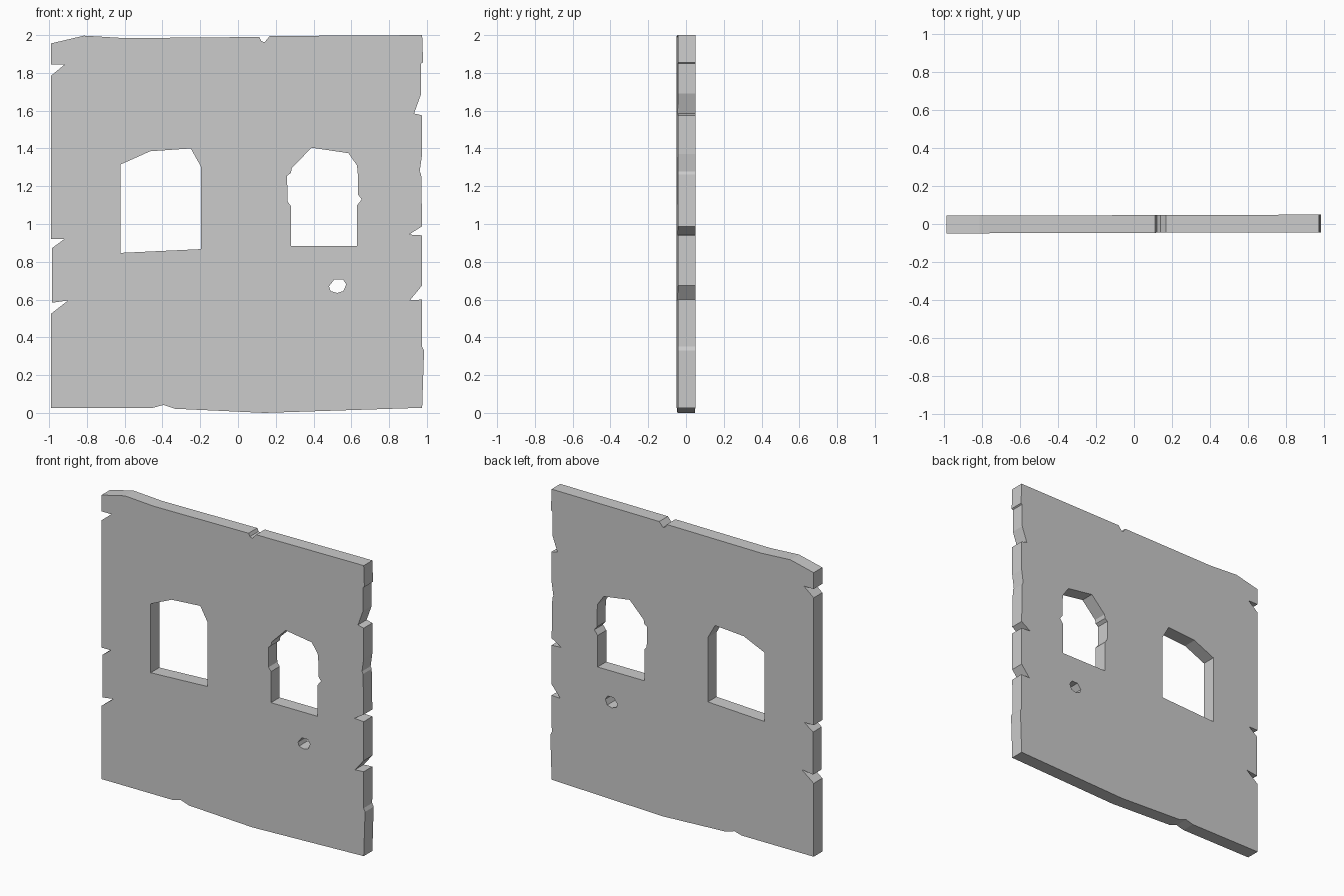
import bpy, bmesh, math
from mathutils import Matrix

if "Cube" in bpy.data.objects:
    bpy.data.objects.remove(bpy.data.objects["Cube"])

HALF_DEPTH = 0.0465

# Ragged outer edge of the slab (x, z), anticlockwise from bottom left
OUTLINE = [
    (-.99, .027), (-.45, .027), (-.395, .042), (-.335, .022), (.14, .0), (.975, .027),
    (.985, .33), (.974, .352), (.975, .60), (.91, .596), (.975, .675), (.975, .94),
    (.905, .944), (.975, .988), (.97, 1.262), (.962, 1.278), (.975, 1.37),
    (.975, 1.575), (.932, 1.585), (.97, 1.69), (.97, 1.85), (.98, 1.856), (.975, 2.0),
    (.168, 1.995), (.14, 1.962), (.122, 1.97), (.112, 1.99), (-.6, 1.984),
    (-.815, 1.997), (-.99, 1.956), (-.99, 1.845), (-.917, 1.845), (-.99, 1.785),
    (-.99, .92), (-.92, .92), (-.985, .872), (-.985, .583), (-.90, .595), (-.99, .525),
]
# Broken window openings and a small shot hole
LEFT_WINDOW = [(-.622, .847), (-.197, .867), (-.197, 1.305), (-.25, 1.40),
               (-.465, 1.385), (-.622, 1.315)]
RIGHT_WINDOW = [(.28, .884), (.63, .884), (.63, 1.098), (.655, 1.13), (.636, 1.155),
                (.636, 1.245), (.63, 1.31), (.585, 1.375), (.39, 1.404), (.285, 1.297),
                (.28, 1.27), (.26, 1.255), (.262, 1.12), (.28, 1.095)]
SMALL_HOLE = [(.49, .645), (.525, .635), (.558, .645), (.573, .68), (.555, .707),
              (.51, .707), (.482, .67)]

# Filled, extruded 2D curve; inner loops become holes
curve = bpy.data.curves.new("wall_profile", "CURVE")
curve.dimensions = "2D"
curve.fill_mode = "BOTH"
curve.extrude = HALF_DEPTH
for loop in (OUTLINE, LEFT_WINDOW, RIGHT_WINDOW, SMALL_HOLE):
    spline = curve.splines.new("POLY")
    spline.points.add(len(loop) - 1)
    for point, (x, z) in zip(spline.points, loop):
        point.co = (x, z, 0, 1)
    spline.use_cyclic_u = True

profile = bpy.data.objects.new("wall_profile", curve)
bpy.context.collection.objects.link(profile)
depsgraph = bpy.context.evaluated_depsgraph_get()
mesh = bpy.data.meshes.new_from_object(profile.evaluated_get(depsgraph))
bpy.data.objects.remove(profile)

# Weld, stand upright and skew slightly in depth
bm = bmesh.new()
bm.from_mesh(mesh)
bmesh.ops.remove_doubles(bm, verts=bm.verts, dist=1e-5)
bm.transform(Matrix.Rotation(math.pi / 2, 4, "X"))
for v in bm.verts:
    v.co.y += 0.003 * v.co.x
bmesh.ops.recalc_face_normals(bm, faces=bm.faces)
for f in bm.faces:
    f.smooth = False
bm.to_mesh(mesh)
bm.free()

mesh.materials.clear()
mesh.name = "damaged_wall"
wall = bpy.data.objects.new("damaged_wall", mesh)
bpy.context.collection.objects.link(wall)
